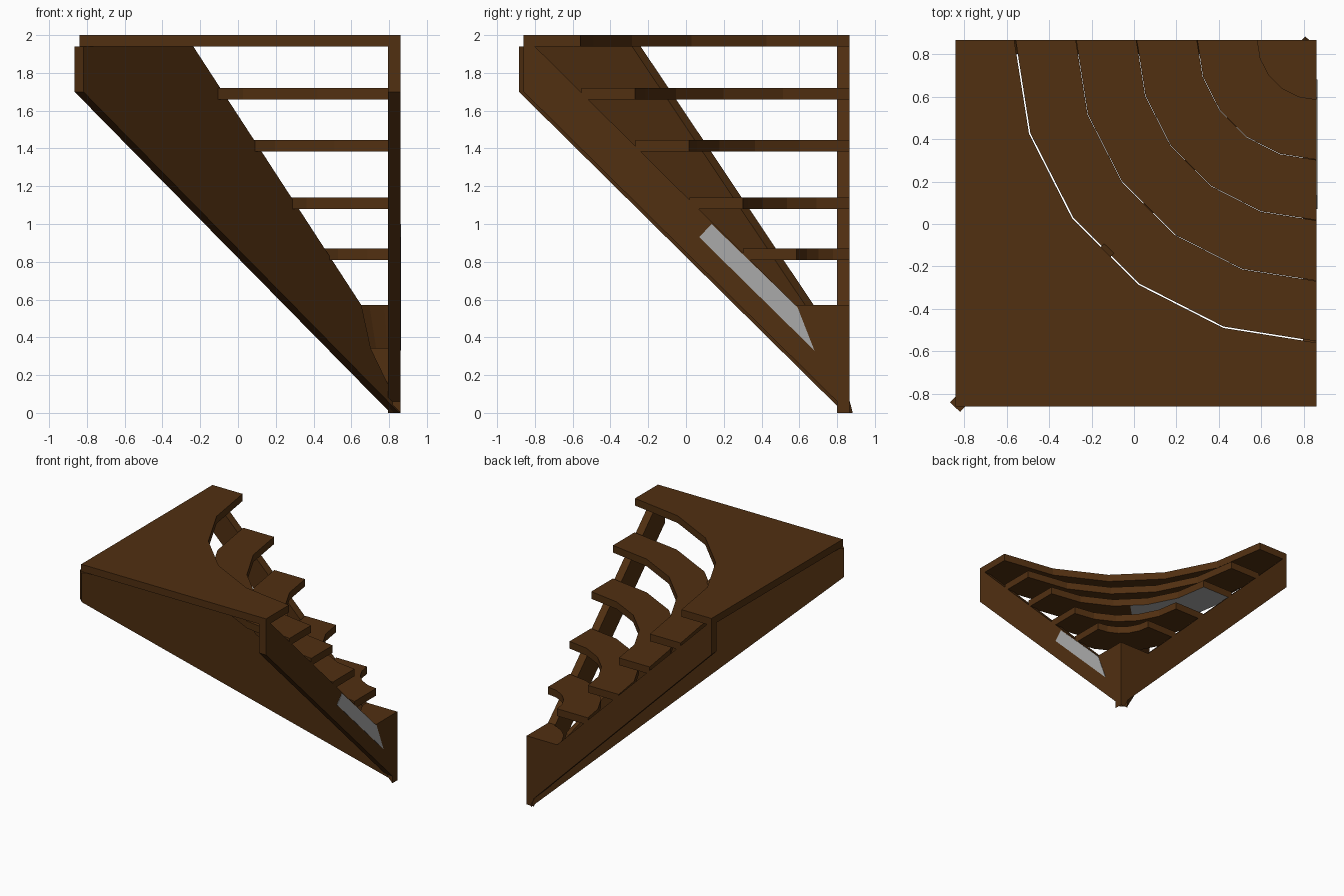
import bpy, bmesh, math
from mathutils import Vector, Matrix

if "Cube" in bpy.data.objects:
    bpy.data.objects.remove(bpy.data.objects["Cube"])

CX, CY = 0.86, 0.865          # inner corner all treads curve around
THICK = 0.06                  # tread thickness
BOARD = 0.065                 # stringer thickness


def material(name, rgb):
    m = bpy.data.materials.new(name)
    m.diffuse_color = (*rgb, 1)
    m.use_nodes = True
    m.node_tree.nodes["Principled BSDF"].inputs["Base Color"].default_value = m.diffuse_color
    return m


wood = material("dark_wood", (0.082, 0.029, 0.0055))
grey = material("grey", (0.40, 0.40, 0.40))


def arc(r, steps=5):
    """Quarter arc from the back edge round to the right edge."""
    return [(CX - r * math.cos(i * math.pi / 2 / steps),
             CY - r * math.sin(i * math.pi / 2 / steps)) for i in range(steps + 1)]


def finish(name, bm, mats):
    bmesh.ops.recalc_face_normals(bm, faces=bm.faces)
    me = bpy.data.meshes.new(name)
    bm.to_mesh(me)
    bm.free()
    for m in mats:
        me.materials.append(m)
    ob = bpy.data.objects.new(name, me)
    bpy.context.collection.objects.link(ob)
    return ob


def prism(points, depth, matrix=None):
    """Flat outline extruded along its local z."""
    bm = bmesh.new()
    face = bm.faces.new([bm.verts.new((x, y, 0)) for x, y in points])
    new = bmesh.ops.extrude_face_region(bm, geom=[face])["geom"]
    bmesh.ops.translate(bm, vec=(0, 0, depth),
                        verts=[v for v in new if isinstance(v, bmesh.types.BMVert)])
    if matrix:
        bm.transform(matrix)
    return bm


def upright(origin, along, across):
    """Frame that stands an outline up: local x runs along, y up, z across."""
    m = Matrix((Vector(along), Vector((0, 0, 1)), Vector(across))).transposed().to_4x4()
    m.translation = origin
    return m


# Top platform with the round cut-out
platform = [(-0.84, CY), (-0.84, -0.86), (CX, -0.86)] + arc(1.424)[::-1]
finish("top_platform", prism(platform, THICK, Matrix.Translation((0, 0, 1.94))), [wood])

# Curved treads, highest first
for i, top in enumerate((1.72, 1.445, 1.14, 0.87)):
    outer = 1.417 - 0.285 * i
    ring = arc(outer) + arc(outer - 0.283)[::-1]
    bm = prism(ring, THICK, Matrix.Translation((0, 0, top - THICK)))
    if i == 1:      # half of this tread is grey underneath
        bmesh.ops.bisect_plane(bm, geom=bm.verts[:] + bm.edges[:] + bm.faces[:],
                               plane_co=(CX, CY, 0), plane_no=(-1, 1, 0))
        bmesh.ops.recalc_face_normals(bm, faces=bm.faces)
        for f in bm.faces:
            c = f.calc_center_median()
            if f.normal.z < -0.9 and c.y - CY > c.x - CX:
                f.material_index = 1
    finish(f"tread_{5 - i}", bm, [wood, grey])

# Lowest step: a tapered quarter-round block in the corner
bm = prism([(CX, CY)] + arc(0.28), 0.23, Matrix.Translation((0, 0, 0.34)))
for v in bm.verts:
    if v.co.z < 0.4:
        v.co.x = CX + (v.co.x - CX) * 0.78
        v.co.y = CY + (v.co.y - CY) * 0.78
finish("lowest_step", bm, [wood])

# Side stringers along the right and back edges
side = [(-0.86, 1.70), (-0.86, 1.94), (-0.80, 1.94), (0.58, 0.57),
        (0.865, 0.57), (0.865, 0), (0.80, 0.06)]
finish("right_stringer",
       prism(side, BOARD, upright((CX - BOARD, 0, 0), (0, 1, 0), (1, 0, 0))), [wood])
back = [(min(u, CX) if u > 0 else max(u, -0.84), z) for u, z in side]
finish("back_stringer",
       prism(back, BOARD, upright((0, CY - BOARD, 0), (1, 0, 0), (0, 1, 0))), [wood])

# Diagonal stringer carrying the middle of the treads
start, end = Vector((-0.842, -0.862, 0)), Vector((0.83, 0.86, 0))
along = (end - start).normalized()
across = along.cross(Vector((0, 0, 1)))
diagonal = [(-0.842, 1.70), (-0.842, 1.94), (-0.26, 1.94), (0.63, 0.57),
            (0.68, 0.34), (0.815, 0.06), (0.83, 0)]
k = (end - start).length / (end.x - start.x)
diagonal = [((x - start.x) * k, z) for x, z in diagonal]
finish("diagonal_stringer",
       prism(diagonal, BOARD, upright(start - across * BOARD / 2, along, across)), [wood])

# Grey panel on the outside of the right stringer
panel = [(0.07, 0.93), (0.135, 1.0), (0.59, 0.56), (0.68, 0.33)]
finish("side_panel",
       prism(panel, 0.004, upright((CX - 0.001, 0, 0), (0, 1, 0), (1, 0, 0))), [grey])
